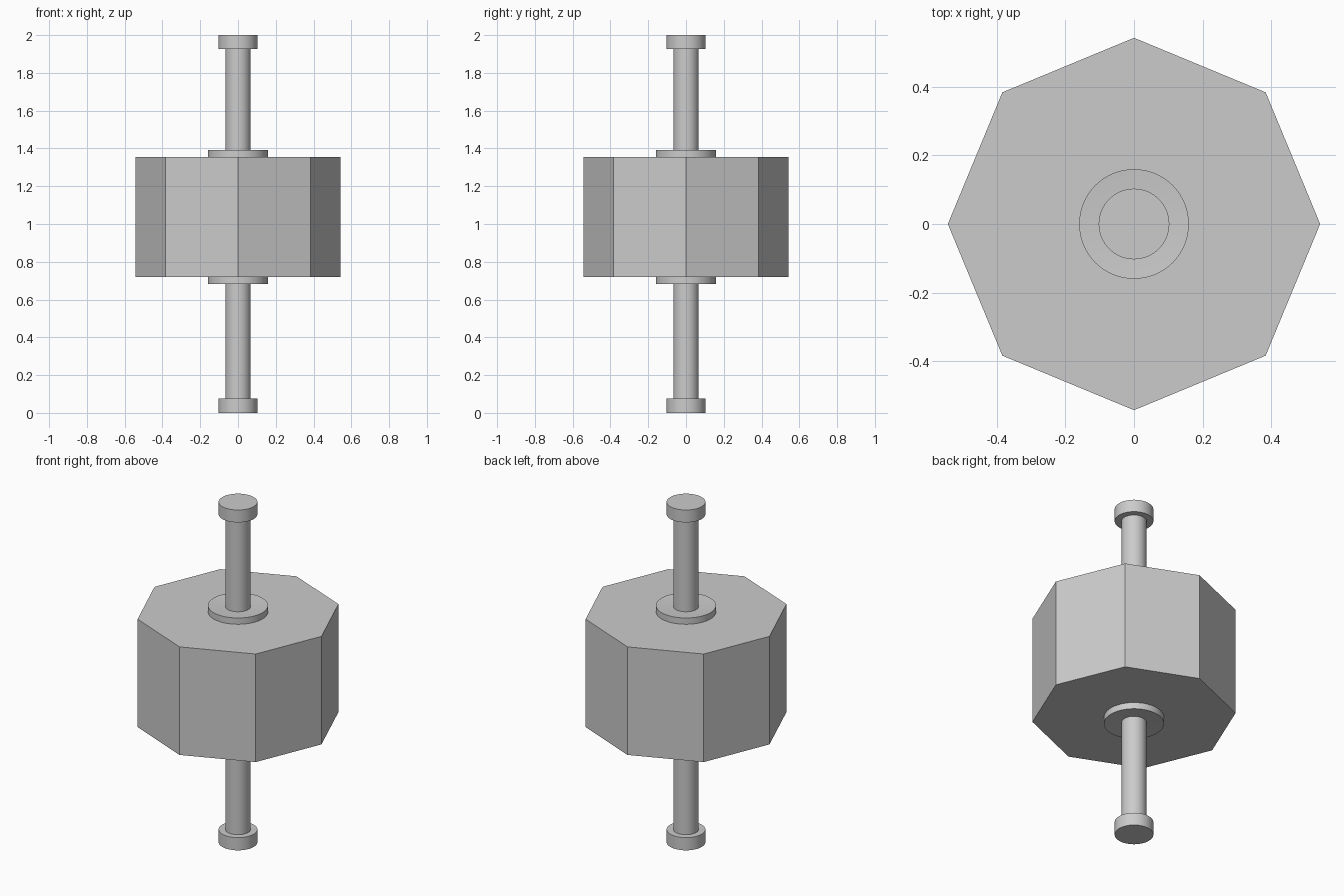
import bpy
import bmesh
import math

cube = bpy.data.objects.get("Cube")
if cube:
    bpy.data.objects.remove(cube, do_unlink=True)

GREY = (0.6, 0.6, 0.6, 1.0)
metal = bpy.data.materials.new("grey metal")
metal.use_nodes = True
metal.diffuse_color = GREY
metal.node_tree.nodes["Principled BSDF"].inputs["Base Color"].default_value = GREY


def lathe(name, profile, sides, smooth=True):
    """Revolve (radius, z) points around the z axis; radius 0 closes the ends."""
    bm = bmesh.new()
    verts = [bm.verts.new((r, 0, z)) for r, z in profile]
    edges = [bm.edges.new(pair) for pair in zip(verts, verts[1:])]
    bmesh.ops.spin(bm, geom=verts + edges, cent=(0, 0, 0), axis=(0, 0, 1),
                   angle=math.tau, steps=sides, use_merge=True)
    bmesh.ops.remove_doubles(bm, verts=bm.verts, dist=1e-5)
    # Merge the fan triangles of flat ends into single faces
    bmesh.ops.dissolve_limit(bm, angle_limit=0.01, verts=bm.verts, edges=bm.edges)
    bmesh.ops.recalc_face_normals(bm, faces=bm.faces)
    mesh = bpy.data.meshes.new(name)
    bm.to_mesh(mesh)
    bm.free()
    mesh.materials.append(metal)
    obj = bpy.data.objects.new(name, mesh)
    bpy.context.collection.objects.link(obj)
    if smooth:
        bpy.ops.object.select_all(action="DESELECT")
        obj.select_set(True)
        bpy.context.view_layer.objects.active = obj
        bpy.ops.object.shade_smooth_by_angle(angle=math.radians(30))
    return obj


def cylinder(name, radius, low, high, sides=64, smooth=True):
    return lathe(name, [(0, low), (radius, low), (radius, high), (0, high)],
                 sides, smooth)


# Octagonal weight with corners on the axes
cylinder("octagonal_body", 0.543, 0.72, 1.355, sides=8, smooth=False)

# Rod through the middle, with a disc at each end
cylinder("rod", 0.067, 0.04, 1.96)
cylinder("bottom_end_cap", 0.103, 0, 0.075)
cylinder("top_end_cap", 0.103, 1.927, 2)

# Collars with slightly dished outer faces
for name, inner, outer, dish in (("top_collar", 1.35, 1.392, -0.007),
                                 ("bottom_collar", 0.725, 0.682, 0.007)):
    lathe(name, [(0, inner), (0.16, inner), (0.16, outer),
                 (0.067, outer + dish), (0, outer + dish)], 64)
